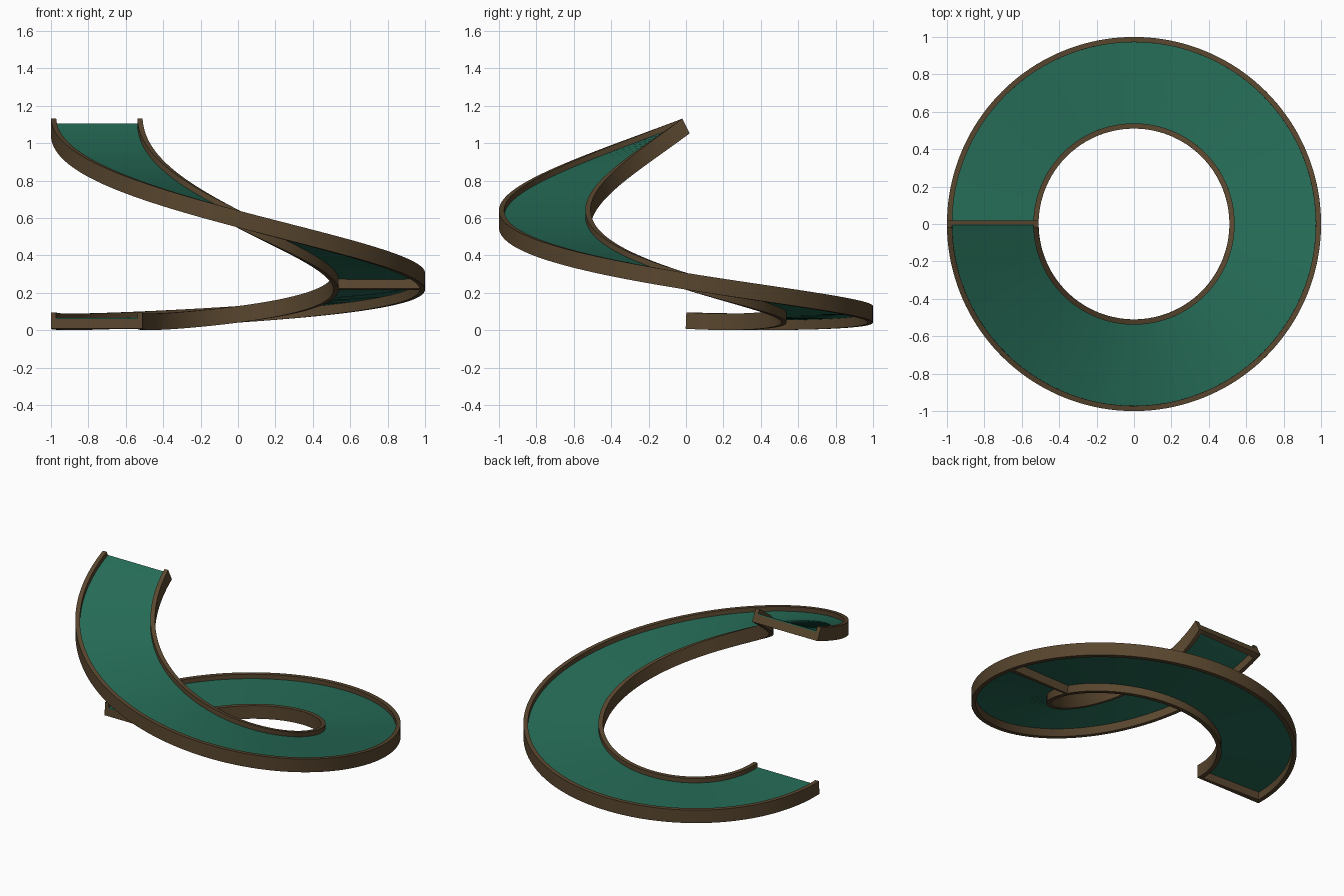
import bpy, bmesh, math
from mathutils import Vector

if "Cube" in bpy.data.objects:
    bpy.data.objects.remove(bpy.data.objects["Cube"])

# Height of the ramp's mid-line and its climb at each quarter turn
HEIGHTS = [0.0, 0.033, 0.21, 0.543, 1.04]
CLIMBS = [-0.05, 0.104, 0.253, 0.416, 0.60]
BASE = 0.0515
HALF = 0.044            # half the rail height
R_IN, R_OUT, RAIL = 0.51, 1.0, 0.028
QUARTER = 0.755 * math.pi / 2   # mid-line length of a quarter turn


def material(name, rgb):
    m = bpy.data.materials.new(name)
    m.diffuse_color = (*rgb, 1)
    m.use_nodes = True
    m.node_tree.nodes["Principled BSDF"].inputs["Base Color"].default_value = m.diffuse_color
    return m


green = material("deck green", (0.019, 0.150, 0.095))
brown = material("rail brown", (0.100, 0.062, 0.028))


def height(n):
    """Smooth height at quarter-turn position n (0 to 4)."""
    i = min(int(n), 3)
    s = n - i
    return (BASE + (2*s**3 - 3*s**2 + 1) * HEIGHTS[i] + (s**3 - 2*s**2 + s) * CLIMBS[i]
            + (3*s**2 - 2*s**3) * HEIGHTS[i+1] + (s**3 - s**2) * CLIMBS[i+1])


def frame(n):
    """Centre height, outward direction and tilted up direction at n."""
    a = math.pi - n * math.pi / 2
    e = 1e-4
    lo, hi = max(n - e, 0), min(n + e, 4)
    tilt = math.atan((height(hi) - height(lo)) / (hi - lo) / QUARTER)
    out = Vector((math.cos(a), math.sin(a), 0))
    along = Vector((math.sin(a), -math.cos(a), 0))
    up = Vector((0, 0, math.cos(tilt))) - along * math.sin(tilt)
    return out, up


def sweep(name, r0, r1, h0, h1, n0, n1, steps, mat):
    """Sweep a rectangular section along the spiral and cap its ends."""
    bm = bmesh.new()
    rings = []
    for k in range(steps + 1):
        n = n0 + (n1 - n0) * k / steps
        out, up = frame(n)
        mid = Vector((0, 0, height(n)))
        rings.append([bm.verts.new(mid + out * r + up * h)
                      for r, h in ((r0, h0), (r1, h0), (r1, h1), (r0, h1))])
    for a, b in zip(rings, rings[1:]):
        for j in range(4):
            bm.faces.new((a[j], a[(j+1) % 4], b[(j+1) % 4], b[j]))
    bm.faces.new(rings[0])
    bm.faces.new(rings[-1])
    bmesh.ops.recalc_face_normals(bm, faces=bm.faces)
    me = bpy.data.meshes.new(name)
    bm.to_mesh(me)
    bm.free()
    me.materials.append(mat)
    ob = bpy.data.objects.new(name, me)
    bpy.context.collection.objects.link(ob)
    bpy.ops.object.select_all(action='DESELECT')
    ob.select_set(True)
    bpy.context.view_layer.objects.active = ob
    bpy.ops.object.shade_smooth_by_angle(angle=math.radians(30))
    return ob


# Side rails
sweep("inner_rail", R_IN, R_IN + RAIL, -HALF, HALF, 0, 4, 160, brown)
sweep("outer_rail", R_OUT - RAIL, R_OUT, -HALF, HALF, 0, 4, 160, brown)

# Thin green deck between the rails
DECK = 0.014
sweep("deck", R_IN + RAIL, R_OUT - RAIL, DECK - 0.006, DECK, 0, 4, 160, green)

# Cross braces under the deck: both ends and halfway
w = 0.028 / QUARTER
for name, n0 in (("lower_brace", 0), ("middle_brace", 2 - w / 2), ("upper_brace", 4 - w)):
    sweep(name, R_IN + RAIL, R_OUT - RAIL, -HALF, DECK - 0.006, n0, n0 + w, 2, brown)
